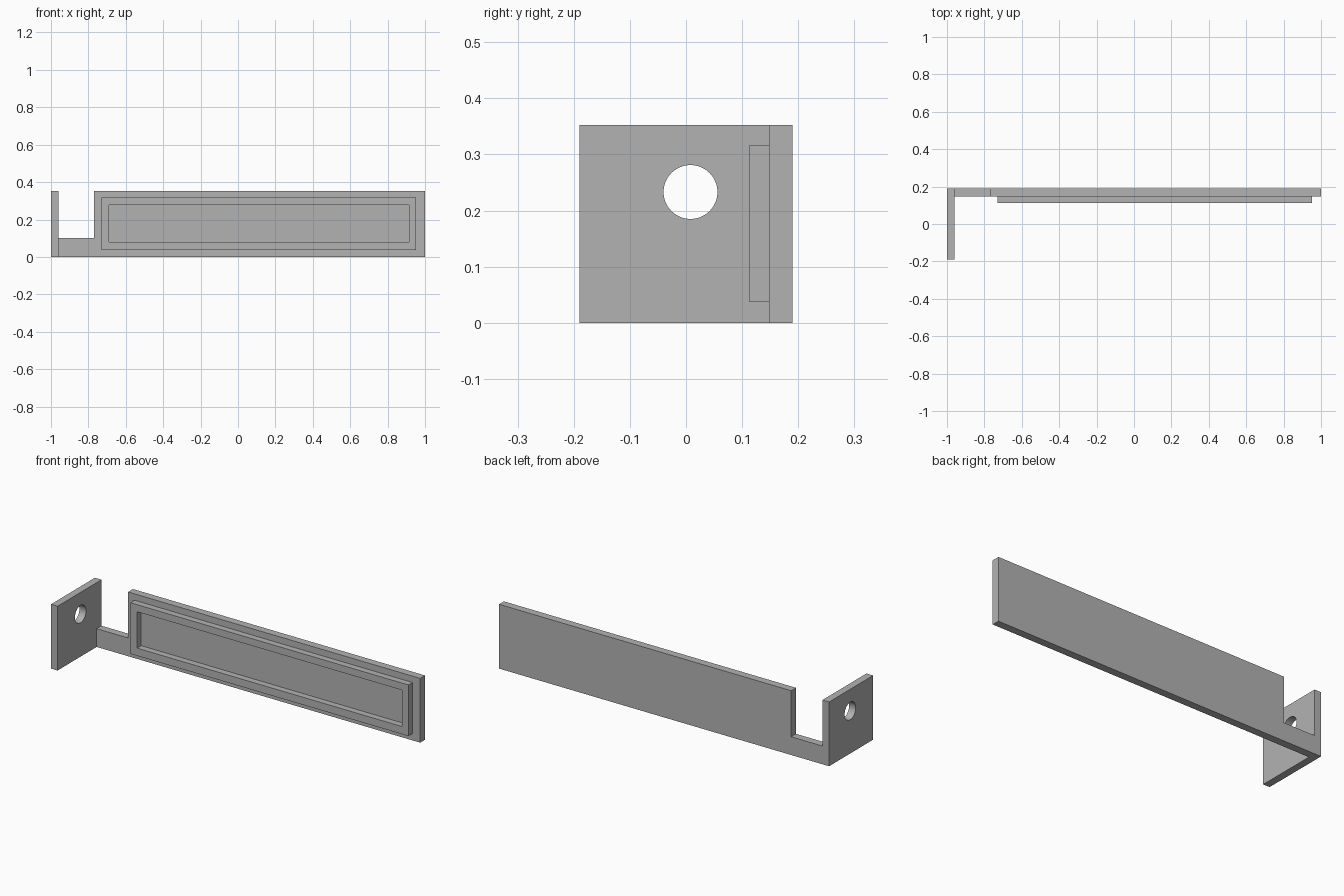
import bpy, bmesh
from math import pi, cos, sin, radians

cube = bpy.data.objects.get("Cube")
if cube:
    bpy.data.objects.remove(cube, do_unlink=True)

GREY = (0.45, 0.45, 0.45, 1)
grey = bpy.data.materials.new("plain grey")
grey.use_nodes = True
grey.diffuse_color = GREY
grey.node_tree.nodes["Principled BSDF"].inputs["Base Color"].default_value = GREY


def rect(x0, x1, y0, y1):
    return [(x0, y0), (x1, y0), (x1, y1), (x0, y1)]


def circle(cx, cy, r, n=64):
    return [(cx + r * cos(2 * pi * i / n), cy + r * sin(2 * pi * i / n)) for i in range(n)]


def plate(name, outlines, thickness, location, rotation):
    """Flat plate from closed outlines; inner outlines become openings."""
    curve = bpy.data.curves.new(name + " outline", 'CURVE')
    curve.dimensions = '2D'
    curve.fill_mode = 'BOTH'
    curve.extrude = thickness / 2
    for points in outlines:
        spline = curve.splines.new('POLY')
        spline.points.add(len(points) - 1)
        for p, (x, y) in zip(spline.points, points):
            p.co = (x, y, 0, 1)
        spline.use_cyclic_u = True
    temp = bpy.data.objects.new(name + " outline", curve)
    bpy.context.collection.objects.link(temp)
    bpy.context.view_layer.update()
    graph = bpy.context.evaluated_depsgraph_get()
    mesh = bpy.data.meshes.new_from_object(temp.evaluated_get(graph))
    bpy.data.objects.remove(temp, do_unlink=True)

    # weld the rims to the caps
    bm = bmesh.new()
    bm.from_mesh(mesh)
    bmesh.ops.remove_doubles(bm, verts=bm.verts, dist=1e-5)
    bmesh.ops.recalc_face_normals(bm, faces=bm.faces)
    bm.to_mesh(mesh)
    bm.free()

    mesh.name = name
    mesh.materials.clear()
    mesh.materials.append(grey)
    obj = bpy.data.objects.new(name, mesh)
    bpy.context.collection.objects.link(obj)
    obj.location = location
    obj.rotation_euler = [radians(a) for a in rotation]
    bpy.ops.object.select_all(action='DESELECT')
    obj.select_set(True)
    bpy.context.view_layer.objects.active = obj
    bpy.ops.object.shade_smooth_by_angle(angle=radians(30))
    return obj


HEIGHT = 0.352
FACING_FRONT = (90, 0, 0)
FACING_SIDE = (90, 0, 90)

# Long back plate, cut down to a low strip beside the end plate
plate("back_plate",
      [[(-0.96, 0), (1, 0), (1, HEIGHT), (-0.77, HEIGHT), (-0.77, 0.1), (-0.96, 0.1)]],
      0.042, (0, 0.169, 0), FACING_FRONT)

# Raised rectangular frame on the front of the back plate
plate("raised_frame",
      [rect(-0.731, 0.953, 0.037, 0.317), rect(-0.69, 0.913, 0.079, 0.278)],
      0.035, (0, 0.1305, 0), FACING_FRONT)

# Upright end plate with a round hole
plate("end_plate",
      [rect(-0.19, 0.19, 0, HEIGHT), circle(0.008, 0.233, 0.048)],
      0.04, (-0.98, 0, 0), FACING_SIDE)
